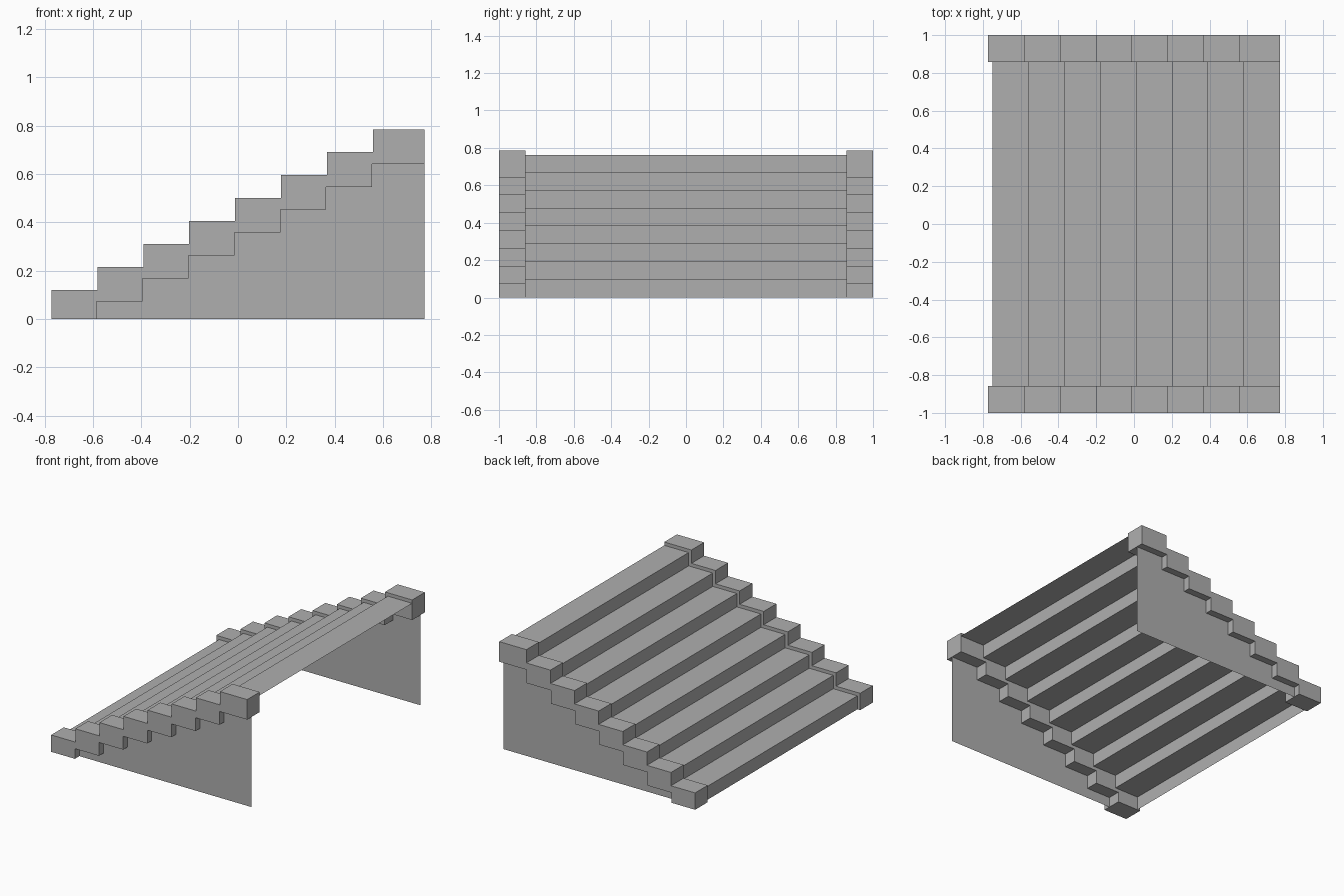
import bpy, bmesh

if "Cube" in bpy.data.objects:
    bpy.data.objects.remove(bpy.data.objects["Cube"])

STEPS, RUN, RISE = 8, 0.19, 0.095
X_END = 0.772

# Dark grey used on every part
grey = bpy.data.materials.new("dark_grey")
grey.diffuse_color = (0.43, 0.43, 0.43, 1)
grey.use_nodes = True
grey.node_tree.nodes["Principled BSDF"].inputs["Base Color"].default_value = grey.diffuse_color


def stairs(x0, z_start, z_first, count):
    """Stepped line in (x, z): rises first, then runs, ending at X_END."""
    pts = [(x0, z_start)]
    for i in range(count):
        z = z_first + i * RISE
        x_next = x0 + (i + 1) * RUN if i < count - 1 else X_END
        pts += [(x0 + i * RUN, z), (x_next, z)]
    return pts


def make_object(name, bm):
    mesh = bpy.data.meshes.new(name)
    bm.to_mesh(mesh)
    bm.free()
    mesh.materials.append(grey)
    obj = bpy.data.objects.new(name, mesh)
    bpy.context.collection.objects.link(obj)
    return obj


def extrude_y(bm, geom, depth):
    ext = bmesh.ops.extrude_face_region(bm, geom=geom)
    verts = [v for v in ext["geom"] if isinstance(v, bmesh.types.BMVert)]
    bmesh.ops.translate(bm, verts=verts, vec=(0, depth, 0))
    bmesh.ops.recalc_face_normals(bm, faces=bm.faces)


def profile_face(bm, pts, y):
    return bm.faces.new([bm.verts.new((x, y, z)) for x, z in pts])


upper = stairs(-X_END, 0, 0.12, STEPS)
lower = stairs(-0.585, 0, 0.072, STEPS - 1)

# Treads and risers: one folded sheet, open underneath
bm = bmesh.new()
rows = [[bm.verts.new((x, y, z)) for y in (-0.858, 0.858)]
        for x, z in stairs(-0.75, 0, 0.096, STEPS)]
for a, b in zip(rows, rows[1:]):
    bm.faces.new((a[0], b[0], b[1], a[1]))
bmesh.ops.recalc_face_normals(bm, faces=bm.faces)
if sum(f.normal.z for f in bm.faces) < 0:
    bmesh.ops.reverse_faces(bm, faces=bm.faces)
make_object("treads", bm)

for side, y_curb, y_wall in (("front", -1.0, -0.95), ("back", 0.858, 0.95)):
    # Stepped curb along the edge of the flight
    bm = bmesh.new()
    face = profile_face(bm, upper + lower[::-1], y_curb)
    extrude_y(bm, [face], 0.142)
    make_object(side + "_curb", bm)

    # Thin side panel under the curb
    bm = bmesh.new()
    face = profile_face(bm, lower + [(X_END, 0)], y_wall)
    face.normal_update()
    if face.normal.y * y_wall < 0:
        face.normal_flip()
    make_object(side + "_side_panel", bm)
